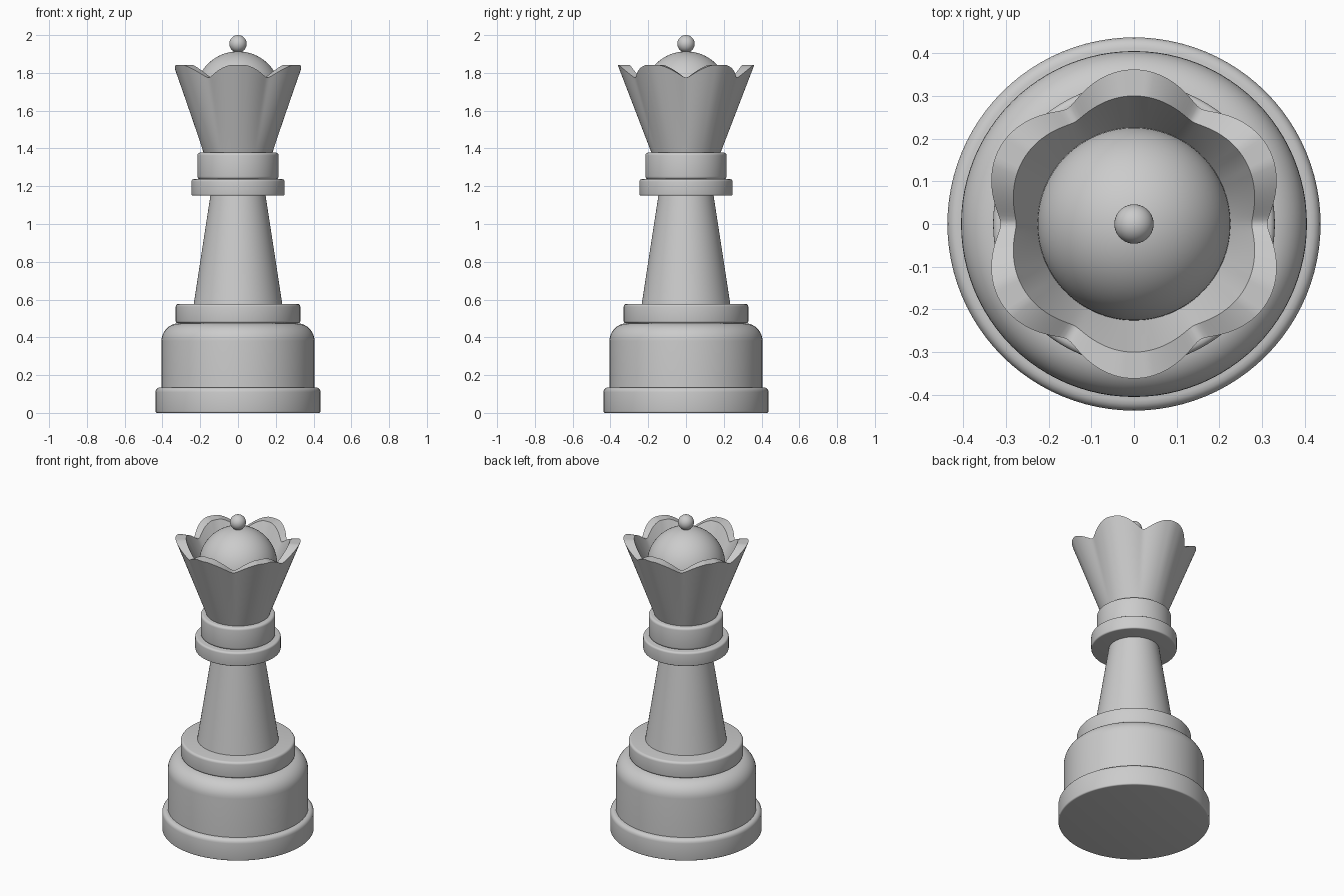
import bpy, math
from mathutils import Vector

if "Cube" in bpy.data.objects:
    bpy.data.objects.remove(bpy.data.objects["Cube"])

SEG = 96


def finish(name, verts, faces, angle=35):
    me = bpy.data.meshes.new(name)
    me.from_pydata(verts, [], faces)
    ob = bpy.data.objects.new(name, me)
    bpy.context.collection.objects.link(ob)
    bpy.ops.object.select_all(action='DESELECT')
    ob.select_set(True)
    bpy.context.view_layer.objects.active = ob
    bpy.ops.object.shade_smooth_by_angle(angle=math.radians(angle))
    return ob


def skin(name, rings, n):
    """Bridge stacked rings of n points and cap both ends."""
    verts = [p for ring in rings for p in ring]
    faces = [(i * n + j, i * n + (j + 1) % n, (i + 1) * n + (j + 1) % n, (i + 1) * n + j)
             for i in range(len(rings) - 1) for j in range(n)]
    last = (len(rings) - 1) * n
    faces += [tuple(reversed(range(n))), tuple(range(last, last + n))]
    return finish(name, verts, faces)


def turned(name, bottom, top, r_bottom, r_top, round_bottom=0.0, round_top=0.0):
    """Turned solid with rounded lower and upper edges."""
    prof = []
    for r, z, b, s in ((r_bottom, bottom, round_bottom, 0), (r_top, top, round_top, 1)):
        if b == 0:
            prof.append((r, z))
            continue
        steps = 10 if b > 0.05 else 4
        for k in range(steps + 1):
            a = math.pi / 2 * k / steps
            if s:
                prof.append((r - b + b * math.cos(a), z - b + b * math.sin(a)))
            else:
                prof.append((r - b + b * math.sin(a), z + b - b * math.cos(a)))
    rings = [[(r * math.cos(2 * math.pi * j / SEG), r * math.sin(2 * math.pi * j / SEG), z)
              for j in range(SEG)] for r, z in prof]
    return skin(name, rings, SEG)


def ball(name, r, z):
    bpy.ops.mesh.primitive_uv_sphere_add(segments=64, ring_count=32, radius=r, location=(0, 0, z))
    bpy.context.object.name = name
    bpy.ops.object.shade_smooth()


# Base and stem
turned("base_disc", 0, 0.135, 0.437, 0.437, 0.008, 0.025)
turned("base_drum", 0.13, 0.475, 0.405, 0.405, 0, 0.095)
turned("base_collar", 0.475, 0.577, 0.33, 0.33, 0.012, 0.015)
turned("stem", 0.56, 1.17, 0.237, 0.143)

# Neck rings
turned("neck_lower_ring", 1.15, 1.237, 0.247, 0.247, 0.008, 0.012)
turned("neck_upper_ring", 1.237, 1.378, 0.215, 0.215, 0.015, 0.015)

# Six-lobed flared crown: outer wall, scalloped rim, inner wall, hidden floor
N, E = 192, 0.13
rings = [[] for _ in range(21)]
for j in range(N):
    a = 2 * math.pi * j / N
    lobe = (math.hypot(math.sin(3 * a), E) - E) / (math.hypot(1, E) - E)
    z_rim = 1.775 + 0.068 * min(1, lobe * 1.05)
    outer_foot = Vector((0.18, 1.37))
    outer_rim = Vector((0.312 + 0.05 * lobe, z_rim))
    inner_rim = Vector((0.276 + 0.024 * lobe, z_rim))
    inner_foot = Vector((0.205, 1.64))
    path = [outer_foot.lerp(outer_rim, k / 12) for k in range(13)]
    path += [inner_rim.lerp(inner_foot, k / 7) for k in range(8)]
    for ring, p in zip(rings, path):
        ring.append((p.x * math.cos(a), p.x * math.sin(a), p.y))
skin("crown", rings, N)

# Dome and finial
ball("crown_dome", 0.226, 1.688)
ball("finial_ball", 0.046, 1.954)
